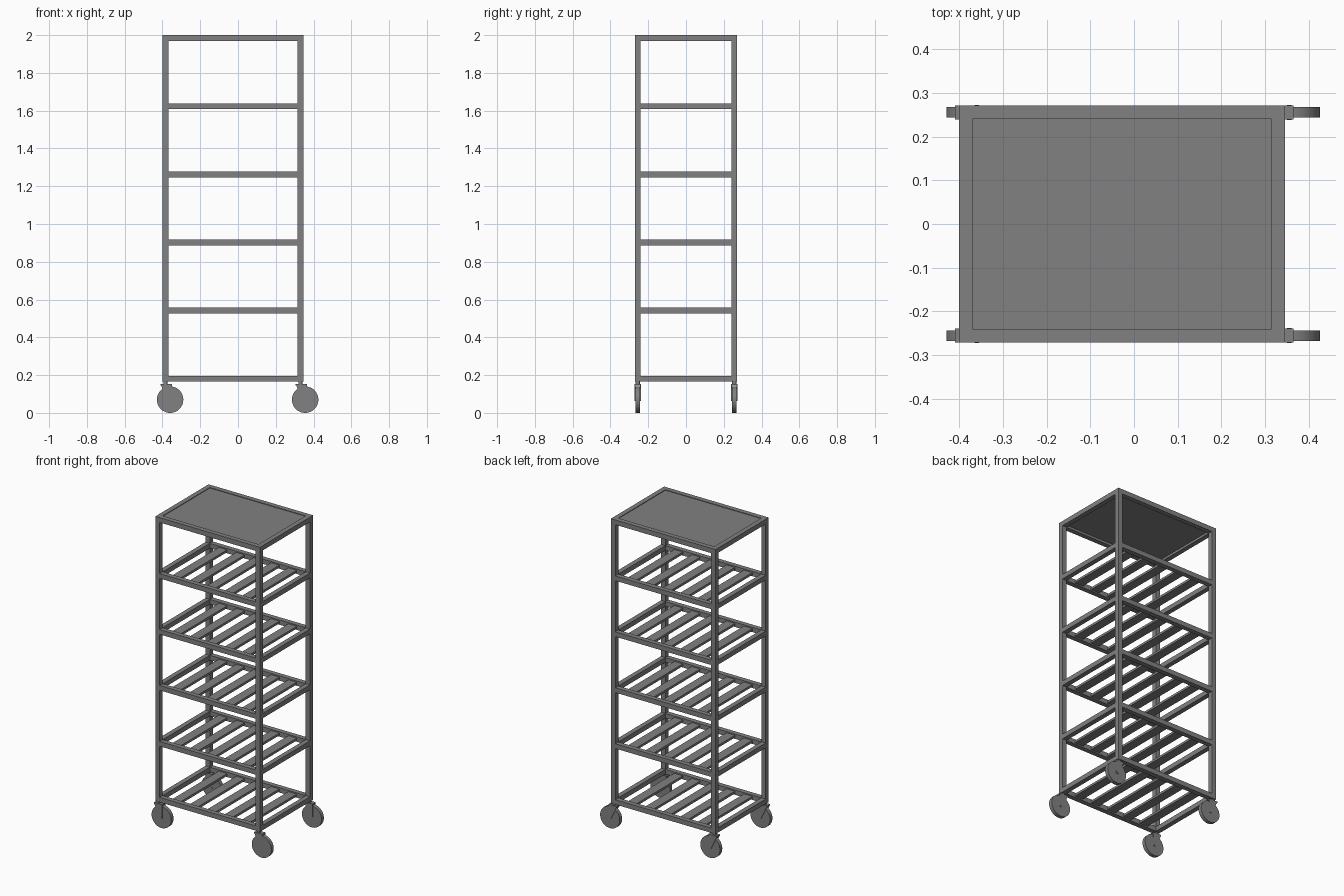
import bpy, bmesh, math
from mathutils import Matrix, Vector

default = bpy.data.objects.get("Cube")
if default:
    bpy.data.objects.remove(default, do_unlink=True)

steel = bpy.data.materials.new("grey steel")
steel.use_nodes = True
GREY = (0.22, 0.22, 0.22, 1)
steel.diffuse_color = GREY
steel.node_tree.nodes["Principled BSDF"].inputs["Base Color"].default_value = GREY


def finish(name, bm):
    bmesh.ops.recalc_face_normals(bm, faces=bm.faces)
    mesh = bpy.data.meshes.new(name)
    bm.to_mesh(mesh)
    bm.free()
    mesh.materials.append(steel)
    obj = bpy.data.objects.new(name, mesh)
    bpy.context.collection.objects.link(obj)
    return obj


def box(name, lo, hi):
    lo, hi = Vector(lo), Vector(hi)
    bm = bmesh.new()
    bmesh.ops.create_cube(bm, size=1, matrix=Matrix.Translation((lo + hi) / 2)
                          @ Matrix.Diagonal((*(hi - lo), 1)))
    return finish(name, bm)


def cylinder(name, center, radius, depth, axis="Z", sides=48):
    bm = bmesh.new()
    turn = Matrix.Rotation(math.pi / 2, 4, "X") if axis == "Y" else Matrix()
    bmesh.ops.create_cone(bm, cap_ends=True, segments=sides, radius1=radius,
                          radius2=radius, depth=depth,
                          matrix=Matrix.Translation(center) @ turn)
    obj = finish(name, bm)
    bpy.ops.object.select_all(action="DESELECT")
    obj.select_set(True)
    bpy.context.view_layer.objects.active = obj
    bpy.ops.object.shade_smooth_by_angle(angle=math.radians(35))
    return obj


def plate(name, outline, y, thick):
    """Side plate from an x-z outline, thickened along y."""
    bm = bmesh.new()
    face = bm.faces.new([bm.verts.new((x, y - thick / 2, z)) for x, z in outline])
    out = bmesh.ops.extrude_face_region(bm, geom=[face])["geom"]
    bmesh.ops.translate(bm, vec=(0, thick, 0),
                        verts=[v for v in out if isinstance(v, bmesh.types.BMVert)])
    return finish(name, bm)


X0, X1, Y = -0.4, 0.346, 0.271
BASE, TOP, BAR = 0.165, 2.0, 0.031
PITCH = (TOP - BAR - BASE) / 5
SLATS, SLAT_W = 5, 0.06

# Corner posts
for side, x in (("right", X0), ("left", X1 - BAR)):
    for end, y in (("front", -Y), ("back", Y - BAR)):
        box(f"{end}_{side}_post", (x, y, BASE), (x + BAR, y + BAR, TOP))

# Rail frames, with slats on every level but the top
gap = (X1 - X0 - 2 * BAR - SLATS * SLAT_W) / (SLATS + 1)
for level in range(6):
    z = BASE + level * PITCH
    for end, y in (("front", -Y), ("back", Y - BAR)):
        box(f"{end}_rail_{level}", (X0 + BAR, y, z), (X1 - BAR, y + BAR, z + BAR))
    for side, x in (("right", X0), ("left", X1 - BAR)):
        box(f"{side}_rail_{level}", (x, BAR - Y, z), (x + BAR, Y - BAR, z + BAR))
    if level < 5:
        for i in range(SLATS):
            x = X0 + BAR + gap + i * (SLAT_W + gap)
            box(f"slat_{level}_{i}", (x, BAR - Y, z + 0.008),
                (x + SLAT_W, Y - BAR, z + 0.023))

# Top panel
box("top_panel", (X0 + BAR, BAR - Y, TOP - 0.016), (X1 - BAR, Y - BAR, TOP - 0.004))

# Casters: stem, fork and wheel trailing towards +x
for side, px in (("right", X0 + BAR / 2), ("left", X1 - BAR / 2)):
    for end, py in (("front", BAR / 2 - Y), ("back", Y - BAR / 2)):
        tag = f"{end}_{side}"
        wx, wz = px + 0.025, 0.07
        cylinder(f"{tag}_caster_stem", (px, py, 0.158), 0.011, 0.02, sides=24)
        box(f"{tag}_fork_crown", (px - 0.025, py - 0.016, 0.145),
            (px + 0.034, py + 0.016, 0.154))
        for s in (-1, 1):
            plate(f"{tag}_fork_arm", [(px - 0.025, 0.15), (px + 0.034, 0.15),
                  (wx + 0.008, wz - 0.008), (wx - 0.008, wz - 0.008)],
                  py + s * 0.0145, 0.003)
        cylinder(f"{tag}_wheel", (wx, py, wz), 0.07, 0.024, "Y")
        cylinder(f"{tag}_axle", (wx, py, wz), 0.005, 0.034, "Y", 16)
